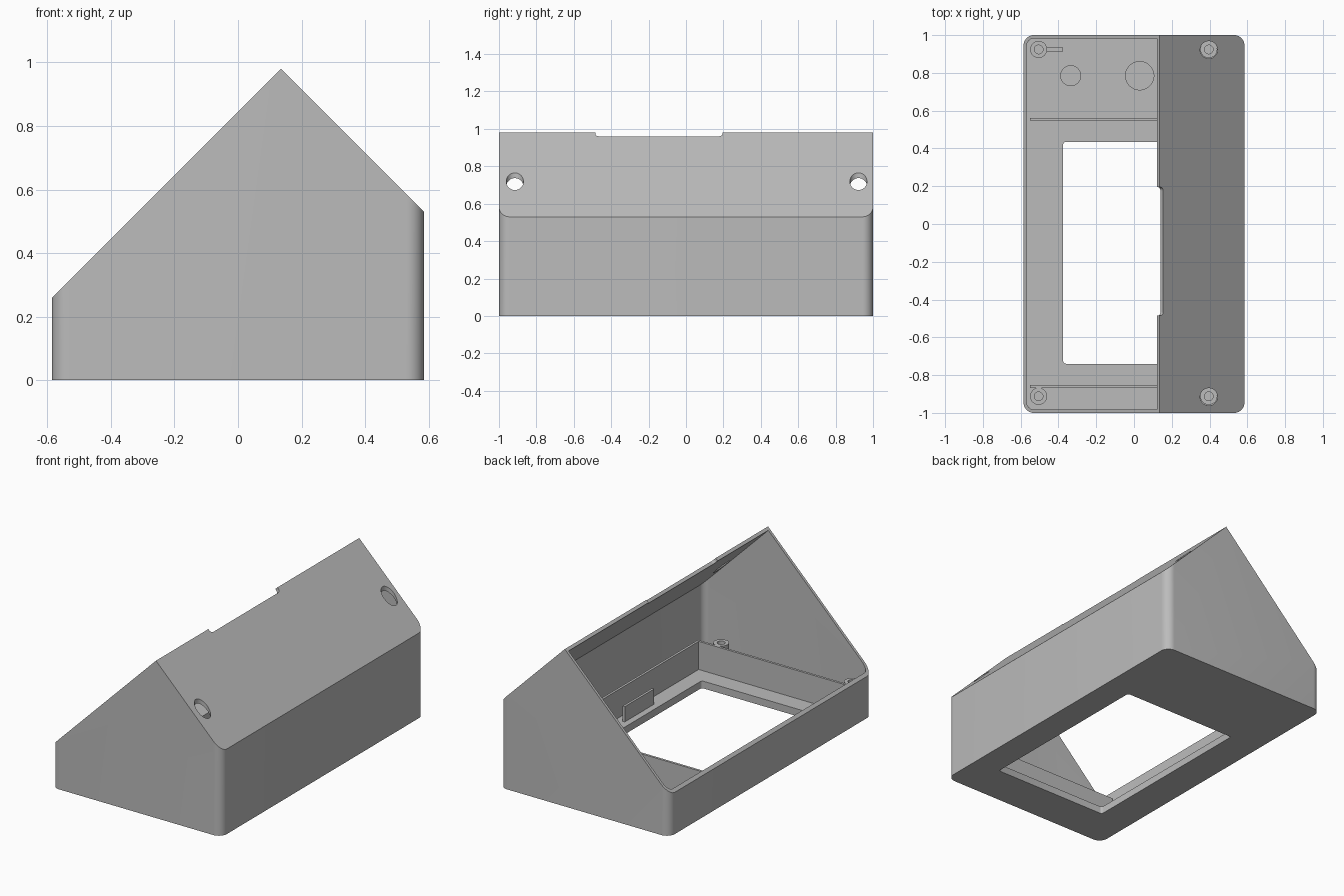
import bpy, bmesh
from math import cos, sin, pi, radians
from mathutils import Matrix, Vector

cube = bpy.data.objects.get("Cube")
if cube:
    bpy.data.objects.remove(cube, do_unlink=True)

grey = bpy.data.materials.new("plain grey")
grey.use_nodes = True
colour = (0.5, 0.5, 0.5, 1)
grey.diffuse_color = colour
grey.node_tree.nodes["Principled BSDF"].inputs["Base Color"].default_value = colour

HALF_X, HALF_Y = 0.585, 1.0
RIDGE = Vector((0.135, 0, 0.98))      # top edge where both slopes meet
WALL, FLOOR = 0.017, 0.045
RIB_TOP = 0.22


def make_object(name, bm):
    bmesh.ops.recalc_face_normals(bm, faces=bm.faces)
    mesh = bpy.data.meshes.new(name)
    bm.to_mesh(mesh)
    bm.free()
    obj = bpy.data.objects.new(name, mesh)
    mesh.materials.append(grey)
    bpy.context.collection.objects.link(obj)
    return obj


def rounded_prism(x0, x1, y0, y1, z0, z1, r, steps=10):
    """Rounded rectangle extruded upwards."""
    bm = bmesh.new()
    corners = [(x1 - r, y1 - r), (x0 + r, y1 - r), (x0 + r, y0 + r), (x1 - r, y0 + r)]
    verts = []
    for k, (cx, cy) in enumerate(corners):
        for i in range(steps + 1):
            a = (k + i / steps) * pi / 2
            verts.append(bm.verts.new((cx + r * cos(a), cy + r * sin(a), z0)))
    face = bm.faces.new(verts)
    up = bmesh.ops.extrude_face_region(bm, geom=[face])["geom"]
    bmesh.ops.translate(bm, vec=(0, 0, z1 - z0),
                        verts=[v for v in up if isinstance(v, bmesh.types.BMVert)])
    return bm


def slice_off(bm, point, normal):
    """Remove all above a plane and cap the cut."""
    geom = bm.verts[:] + bm.edges[:] + bm.faces[:]
    cut = bmesh.ops.bisect_plane(bm, geom=geom, plane_co=point, plane_no=normal,
                                 clear_outer=True)["geom_cut"]
    edges = [e for e in cut if isinstance(e, bmesh.types.BMEdge)]
    bmesh.ops.contextual_create(bm, geom=edges)


def box(name, x0, x1, y0, y1, z0, z1):
    bm = bmesh.new()
    bmesh.ops.create_cube(bm, size=1)
    bmesh.ops.scale(bm, vec=(x1 - x0, y1 - y0, z1 - z0), verts=bm.verts)
    bmesh.ops.translate(bm, vec=((x0 + x1) / 2, (y0 + y1) / 2, (z0 + z1) / 2),
                        verts=bm.verts)
    return make_object(name, bm)


def cylinder(name, x, y, z0, z1, r):
    bm = bmesh.new()
    bmesh.ops.create_cone(bm, cap_ends=True, segments=40, radius1=r, radius2=r,
                          depth=z1 - z0,
                          matrix=Matrix.Translation((x, y, (z0 + z1) / 2)))
    return make_object(name, bm)


def cut_out(obj, cutters):
    """Subtract each cutter, bake the result and drop the cutters."""
    for c in cutters:
        mod = obj.modifiers.new("cut", "BOOLEAN")
        mod.operation, mod.solver, mod.object = "DIFFERENCE", "EXACT", c
    deps = bpy.context.evaluated_depsgraph_get()
    mesh = bpy.data.meshes.new_from_object(obj.evaluated_get(deps))
    obj.modifiers.clear()
    obj.data = mesh
    mesh.materials.clear()
    mesh.materials.append(grey)
    for c in cutters:
        bpy.data.objects.remove(c, do_unlink=True)


# Outer case: rounded block cut by the roof slope and the open slope
roof_normal, open_normal = Vector((1, 0, 1)).normalized(), Vector((-1, 0, 1)).normalized()
bm = rounded_prism(-HALF_X, HALF_X, -HALF_Y, HALF_Y, 0, 1.2, 0.055)
slice_off(bm, RIDGE, roof_normal)
slice_off(bm, RIDGE, open_normal)
case = make_object("case_shell", bm)

# Cavity, open along the left slope and following the underside of the roof
bm = rounded_prism(-HALF_X + WALL, HALF_X - WALL, -HALF_Y + WALL, HALF_Y - WALL,
                   FLOOR, 1.5, 0.04)
slice_off(bm, RIDGE - roof_normal * 0.02, roof_normal)
cutters = [make_object("cavity_cutter", bm)]

# Floor window
cutters.append(make_object("window_cutter", rounded_prism(
    -0.375, 0.41, -0.74, 0.435, -0.1, 0.1, 0.015, 4)))

# Roof access holes and shallow round floor pockets
for y in (-0.915, 0.922):
    cutters.append(cylinder("roof_hole_cutter", 0.396, y, 0.5, 1.2, 0.046))
for x, r in ((-0.335, 0.053), (0.03, 0.075)):
    cutters.append(cylinder("pocket_cutter", x, 0.785, 0.03, 0.1, r))

# Notch in the ridge, rounded in its lower corners
bm = rounded_prism(-0.15, 0.15, -0.485, 0.195, -0.1, 0.1, 0.02, 5)
bmesh.ops.transform(bm, matrix=Matrix.Rotation(radians(45), 4, "Y"), verts=bm.verts)
bmesh.ops.translate(bm, vec=RIDGE + open_normal * (0.15 - 0.028), verts=bm.verts)
cutters.append(make_object("notch_cutter", bm))
cut_out(case, cutters)

# Upright ribs around the window
low = FLOOR - 0.01
box("front_rib", -0.55, 0.525, -0.868, -0.853, low, RIB_TOP)
box("back_rib", -0.55, 0.525, 0.547, 0.562, low, RIB_TOP)
box("side_rib", 0.51, 0.525, -0.86, 0.555, low, RIB_TOP)
box("window_tab", 0.45, 0.465, -0.33, -0.04, low, 0.14)
box("post_tab", -0.465, -0.375, 0.914, 0.934, low, RIB_TOP - 0.02)

# Hollow screw posts
smooth = [case]
for side, x in (("left", 0.396), ("right", -0.505)):
    for end, y in (("front", -0.912), ("back", 0.924)):
        post = cylinder(f"{end}_{side}_post", x, y, low, RIB_TOP, 0.045)
        cut_out(post, [cylinder("bore_cutter", x, y, FLOOR + 0.01, 0.4, 0.023)])
        smooth.append(post)

# Smooth the rounded corners, keep edges sharp
bpy.ops.object.select_all(action="DESELECT")
for obj in smooth:
    obj.select_set(True)
bpy.context.view_layer.objects.active = case
bpy.ops.object.shade_smooth_by_angle(angle=radians(30))
